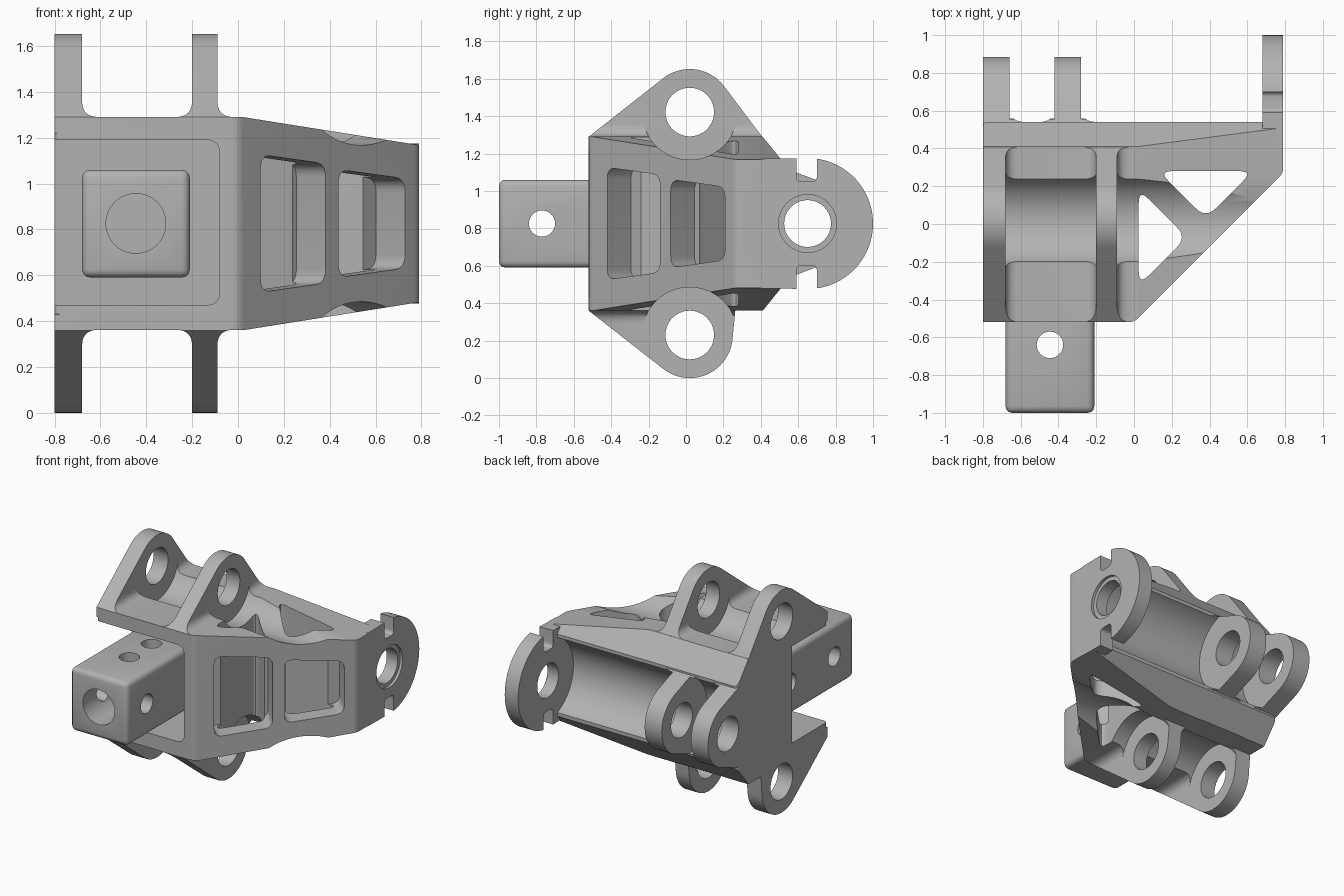
import bpy, bmesh, math
from mathutils import Vector, Matrix
from mathutils.geometry import convex_hull_2d

old = bpy.data.objects.get("Cube")
if old:
    bpy.data.objects.remove(old)

metal = bpy.data.materials.new("plain_grey_metal")
metal.use_nodes = True
grey = (0.45, 0.45, 0.45, 1)
metal.diffuse_color = grey
metal.node_tree.nodes["Principled BSDF"].inputs["Base Color"].default_value = grey

MID = 0.826      # height of the symmetry plane
LUG_Z = 0.596    # lug pin distance from the symmetry plane
LUG_Y, BACK_Y = 0.02, 0.65


def circle(u, v, r, n=64):
    return [(u + r * math.cos(2 * math.pi * i / n), v + r * math.sin(2 * math.pi * i / n)) for i in range(n)]


def hull(pts):
    return [pts[i] for i in convex_hull_2d([Vector(p) for p in pts])]


def rounded(pts, r, n=6):
    """Polygon with softened corners."""
    out = []
    for i, p in enumerate(pts):
        p, a, b = Vector(p), Vector(pts[i - 1]), Vector(pts[(i + 1) % len(pts)])
        s, e = p + (a - p).normalized() * r, p + (b - p).normalized() * r
        for k in range(n + 1):
            t = k / n
            out.append(tuple(s * (1 - t) ** 2 + p * 2 * t * (1 - t) + e * t * t))
    return out


def rect(u0, u1, v0, v1):
    return [(u0, v0), (u1, v0), (u1, v1), (u0, v1)]


def flip(pts):
    return [(u, 2 * MID - v) for u, v in pts]


def prism(name, pts, axis, a, b):
    """Extrude a 2D profile along one axis from a to b."""
    place = {"x": lambda u, v, t: (t, u, v),
             "y": lambda u, v, t: (u, t, v),
             "z": lambda u, v, t: (u, v, t)}[axis]
    bm = bmesh.new()
    lo = [bm.verts.new(place(u, v, a)) for u, v in pts]
    hi = [bm.verts.new(place(u, v, b)) for u, v in pts]
    bm.faces.new(lo)
    bm.faces.new(hi)
    for i in range(len(pts)):
        bm.faces.new((lo[i - 1], lo[i], hi[i], hi[i - 1]))
    bmesh.ops.recalc_face_normals(bm, faces=bm.faces)
    mesh = bpy.data.meshes.new(name)
    bm.to_mesh(mesh)
    bm.free()
    obj = bpy.data.objects.new(name, mesh)
    bpy.context.scene.collection.objects.link(obj)
    return obj


def apply_modifier(obj, mod):
    bpy.ops.object.select_all(action="DESELECT")
    bpy.context.view_layer.objects.active = obj
    obj.select_set(True)
    bpy.ops.object.modifier_apply(modifier=mod.name)


def combine(obj, other, op):
    mod = obj.modifiers.new("combine", "BOOLEAN")
    mod.operation, mod.solver, mod.object = op, "EXACT", other
    apply_modifier(obj, mod)
    bpy.data.objects.remove(other)


def cut(obj, pts, axis, a, b):
    combine(obj, prism("cutter", pts, axis, a, b), "DIFFERENCE")


def add(obj, pts, axis, a, b):
    combine(obj, prism("addition", pts, axis, a, b), "UNION")


def finish(obj):
    obj.data.materials.clear()
    obj.data.materials.append(metal)
    bpy.ops.object.select_all(action="DESELECT")
    bpy.context.view_layer.objects.active = obj
    obj.select_set(True)
    bpy.ops.object.shade_smooth_by_angle(angle=math.radians(30))


# Bracket body: side, plan and front outlines intersected
side = [(-0.52, 0.36), (0.41, 0.36), (0.54, 0.52), (0.54, 1.13), (0.41, 1.29), (-0.52, 1.29)]
plan = [(-0.8, -0.52), (0, -0.52), (0.79, 0.27), (0.79, 0.54), (-0.8, 0.54)]
front = [(-0.9, 0.36), (0.02, 0.36), (0.9, 0.5), (0.9, 1.15), (0.02, 1.29), (-0.9, 1.29)]
body = prism("bracket_body", side, "x", -0.8, 0.79)
combine(body, prism("plan", rounded(plan, 0.03), "z", 0, 2), "INTERSECT")
combine(body, prism("front", front, "y", -1, 1), "INTERSECT")

# Lug blocks above, below and behind, plus the round end plate
top_lug = hull(circle(LUG_Y, MID + LUG_Z, 0.23) + [(-0.52, 1.29), (-0.52, 1.22), (0.49, 1.18)])
low_lug = hull(circle(LUG_Y, MID - LUG_Z, 0.23) + [(-0.52, 0.36), (-0.52, 0.43), (0.27, 0.43)])
back_lug = hull(circle(BACK_Y, MID, 0.235) + [(0.45, 0.5), (0.45, 1.15)])
end_plate = hull(circle(BACK_Y, MID, 0.35, 96) + [(0.4, 0.48), (0.4, 1.172)])
add(body, top_lug, "x", -0.8, -0.02)
add(body, low_lug, "x", -0.8, -0.02)
add(body, back_lug, "x", -0.8, -0.2)
add(body, end_plate, "x", 0.68, 0.79)

# Filleted gaps between the lugs, and round clearances under the pins
for x0, x1 in ((-0.68, -0.2), (-0.09, 0.5)):
    gap = rounded(rect(x0, x1, 1.29, 1.9), 0.07)
    clearance = circle(LUG_Y, MID + LUG_Z, 0.255)
    x2 = x1 if x1 < 0 else 0.75
    for mirror in (list, flip):
        cut(body, mirror(gap), "y", -0.9, 0.9)
        cut(body, mirror(clearance), "x", x0, x2)
for x0, x1, x2 in ((-0.66, -0.42, -0.42), (-0.28, 0.3, 0.68)):
    cut(body, rounded(rect(x0, x1, 0.54, 1.2), 0.08), "z", 0.3, 1.35)
    cut(body, circle(BACK_Y, MID, 0.3), "x", x0, x2)

# Pin holes
for z in (MID + LUG_Z, MID - LUG_Z):
    cut(body, circle(LUG_Y, z, 0.13), "x", -1, 0)
cut(body, circle(BACK_Y, MID, 0.125), "x", -1, 1)
cut(body, circle(BACK_Y, MID, 0.155), "x", 0.77, 1)

# Notches in the end plate
notch = rounded(rect(0.59, 0.7, 1.05, 1.5), 0.03)
for mirror in (list, flip):
    cut(body, mirror(notch), "x", 0.6, 0.9)

# Front recess, open to the right side
cut(body, rounded(rect(-1, -0.08, 0.47, 1.19), 0.06), "y", -0.7, -0.1)

# Triangular lightening holes through the wing
for tri in ([(0.025, -0.325), (0.28, -0.07), (0.025, 0.185)],
            [(0.38, 0.03), (0.63, 0.28), (0.13, 0.28)]):
    cut(body, rounded(tri, 0.075), "z", 0, 2)

# Tapered windows in the slanted wall
for u0, u1, half in ((0.14, 0.54, 0.3), (0.62, 1.03, 0.235)):
    shape = [(u0, -half), (u1, 0.04 - half), (u1, half - 0.04), (u0, half)]
    window = prism("window", rounded(shape, 0.06), "y", -0.1, 0.18)
    window.data.transform(Matrix.Translation((0, -0.52, MID)) @ Matrix.Rotation(math.pi / 4, 4, "Z"))
    combine(body, window, "DIFFERENCE")
finish(body)

# Square post with a front bore and cross holes
post = prism("square_post", rect(-0.68, -0.21, 0.59, 1.06), "y", -1, 0)
bevel = post.modifiers.new("edges", "BEVEL")
bevel.width, bevel.segments = 0.035, 3
apply_modifier(post, bevel)
cut(post, circle(-0.445, MID, 0.13), "y", -1.2, -0.45)
for y in (-0.77, -0.25):
    cut(post, circle(y, MID, 0.07), "x", -1, 0)
for y in (-0.64, -0.38):
    cut(post, circle(-0.445, y, 0.07), "z", 0, 2)
finish(post)
